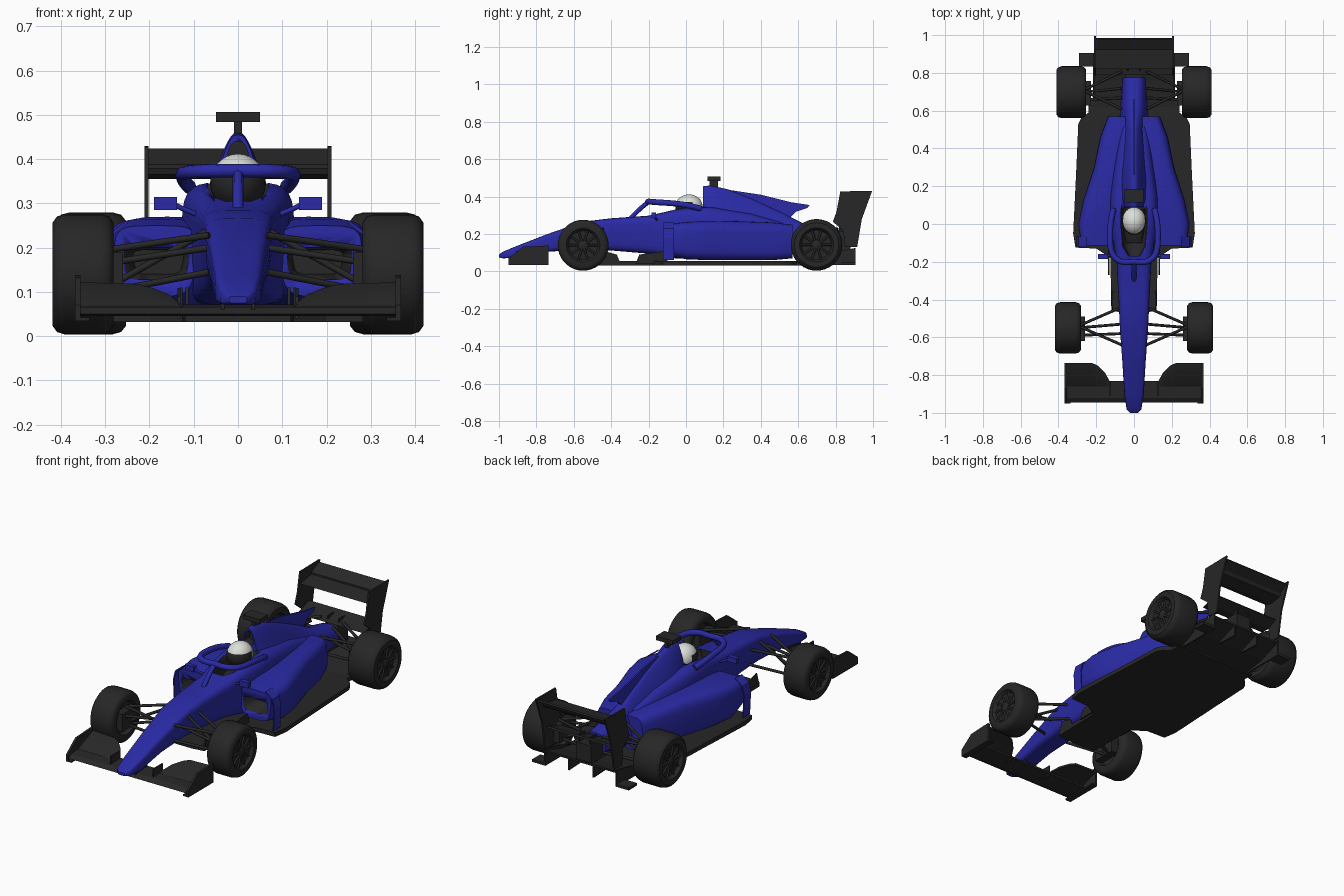
import bpy, bmesh, math
from mathutils import Vector

default = bpy.data.objects.get("Cube")
if default:
    bpy.data.objects.remove(default, do_unlink=True)


def material(name, r, g, b):
    m = bpy.data.materials.new(name)
    m.use_nodes = True
    m.diffuse_color = (r, g, b, 1)
    node = next(n for n in m.node_tree.nodes if n.type == "BSDF_PRINCIPLED")
    node.inputs["Base Color"].default_value = (r, g, b, 1)
    node.inputs["Roughness"].default_value = 0.6
    return m


BLUE = material("body blue", 0.023, 0.023, 0.38)
BLACK = material("carbon and tyre black", 0.02, 0.02, 0.02)
WHITE = material("helmet white", 0.72, 0.74, 0.7)


def finish(name, bm, mats, mirror=False, rule=None, smooth=True):
    """Turn a bmesh into an object, optionally adding its mirror image."""
    if rule:
        for f in bm.faces:
            f.material_index = rule(f.calc_center_median())
    if mirror:
        copy = bmesh.ops.duplicate(bm, geom=bm.verts[:] + bm.edges[:] + bm.faces[:])
        for v in copy["geom"]:
            if isinstance(v, bmesh.types.BMVert):
                v.co.x = -v.co.x
    bmesh.ops.recalc_face_normals(bm, faces=bm.faces[:])
    for f in bm.faces:
        f.smooth = smooth
    for e in bm.edges:
        e.smooth = e.calc_face_angle(0) < math.radians(38)
    mesh = bpy.data.meshes.new(name)
    bm.to_mesh(mesh)
    bm.free()
    for m in mats:
        mesh.materials.append(m)
    obj = bpy.data.objects.new(name, mesh)
    bpy.context.collection.objects.link(obj)
    return obj


def skin(rings):
    """Closed surface through rings of points."""
    bm = bmesh.new()
    loops = [[bm.verts.new(p) for p in ring] for ring in rings]
    n = len(loops[0])
    for a, b in zip(loops, loops[1:]):
        for i in range(n):
            j = (i + 1) % n
            bm.faces.new((a[i], a[j], b[j], b[i]))
    bm.faces.new(loops[0])
    bm.faces.new(loops[-1])
    return bm


def loft(name, mats, stations, power=0.55, mirror=False, rule=None, n=28):
    """Rounded sections along y: y, bottom, top, bottom and top half width, centre x."""
    def ring(y, low, high, wide_low, wide_high, cx=0):
        pts = []
        for i in range(n):
            a = math.tau * i / n
            u, v = (math.copysign(abs(t) ** power, t) for t in (math.cos(a), math.sin(a)))
            k = (v + 1) / 2
            pts.append((cx + u * (wide_low + (wide_high - wide_low) * k), y, low + (high - low) * k))
        return pts
    return finish(name, skin([ring(*s) for s in stations]), mats, mirror, rule)


def slab(name, mat, axis, outline, lo, hi, mirror=False):
    """Outline in the plane across the axis, extruded from lo to hi."""
    def point(p, d):
        return {"x": (d, *p), "y": (p[0], d, p[1]), "z": (*p, d)}[axis]
    bm = skin([[point(p, d) for p in outline] for d in (lo, hi)])
    return finish(name, bm, [mat], mirror, smooth=False)


def box(name, mat, x, y, z, mirror=False):
    return slab(name, mat, "x", [(y[0], z[0]), (y[1], z[0]), (y[1], z[1]), (y[0], z[1])], *x, mirror=mirror)


def both(half):
    return half + [(-p[0], *p[1:]) for p in reversed(half)]


def tubes(name, mat, paths, radius, mirror=False):
    curve = bpy.data.curves.new(name, "CURVE")
    curve.dimensions = "3D"
    curve.bevel_depth = radius
    curve.bevel_resolution = 2
    curve.use_fill_caps = True
    if mirror:
        paths = paths + [[(-x, y, z) for x, y, z in p] for p in paths]
    for path in paths:
        s = curve.splines.new("NURBS")
        s.points.add(len(path) - 1)
        for pt, co in zip(s.points, path):
            pt.co = (*co, 1)
        s.order_u = min(3, len(path))
        s.use_endpoint_u = True
    curve.materials.append(mat)
    obj = bpy.data.objects.new(name, curve)
    bpy.context.collection.objects.link(obj)


def carve(obj, cutter):
    cutter.hide_render = True
    mod = obj.modifiers.new("opening", "BOOLEAN")
    mod.operation, mod.solver, mod.object = "DIFFERENCE", "EXACT", cutter
    bpy.context.view_layer.objects.active = obj
    bpy.ops.object.modifier_apply(modifier=mod.name)
    bpy.data.objects.remove(cutter, do_unlink=True)


PAINT = [BLUE, BLACK]
inside = lambda c: 1

# Nose and survival cell, with the open cockpit
tub = loft("nose_and_tub", PAINT, [
    (-1, .075, .09, .02, .02), (-.98, .07, .105, .04, .038), (-.9, .072, .138, .053, .05),
    (-.74, .105, .2, .06, .062), (-.55, .118, .266, .068, .078), (-.4, .112, .284, .07, .086),
    (-.2, .095, .298, .08, .097), (-.06, .07, .332, .11, .118), (.06, .07, .348, .13, .126),
    (.15, .07, .342, .13, .122), (.35, .07, .31, .13, .09), (.52, .08, .26, .1, .07)], power=.42)
carve(tub, loft("cockpit_cutter", PAINT, [
    (-.17, .25, .5, .03, .03), (-.12, .23, .5, .06, .06), (0, .22, .5, .07, .07),
    (.085, .22, .5, .068, .068)], rule=inside))

# Engine cover with roof intake and fin
cover = loft("engine_cover", PAINT, [
    (.09, .2, .455, .08, .027), (.13, .2, .46, .1, .027), (.22, .18, .44, .115, .027),
    (.36, .14, .385, .12, .022), (.5, .1, .32, .105, .025), (.62, .09, .26, .085, .05),
    (.775, .12, .22, .065, .055)], power=.7)
carve(cover, loft("intake_cutter", PAINT, [
    (0, .37, .44, .034, .016), (.14, .37, .44, .034, .016)], rule=inside))
slab("engine_fin", BLUE, "x", [(.2, .44), (.4, .41), (.56, .37), (.66, .355), (.65, .34),
     (.59, .32), (.56, .29), (.57, .24), (.2, .3)], -.004, .004)

# Sidepods with intakes and the blades beside them
pods = loft("sidepods", PAINT, [
    (-.115, .09, .25, .08, .1, .185), (0, .065, .265, .105, .113, .185), (.12, .06, .27, .11, .11, .16),
    (.3, .06, .268, .1, .095, .115), (.46, .06, .262, .095, .088, .088),
    (.57, .07, .25, .07, .065, .07)], power=.5, mirror=True)
carve(pods, loft("pod_cutter", PAINT, [
    (-.2, .12, .204, .078, .086, .187), (.02, .14, .195, .05, .06, .18)], power=.4, mirror=True, rule=inside))
slab("pod_blades", BLUE, "y", [(.293, .06), (.299, .06), (.305, .18), (.293, .23), (.25, .262),
     (.25, .255), (.287, .225), (.299, .18)], -.122, -.065, mirror=True)

# Floor, diffuser and the boards ahead of the pods
slab("floor", BLACK, "z", both([(.05, -.47), (.12, -.46), (.125, -.18), (.2, -.13), (.31, -.125),
     (.322, -.05), (.305, .3), (.295, .53), (.28, .56), (.24, .59), (.24, .66)]), .032, .055)
slab("diffuser", BLACK, "x", [(.62, .034), (.78, .06), (.9, .105), (.9, .115), (.76, .075), (.62, .055)],
     -.215, .215)
slab("diffuser_sides", BLACK, "x", [(.6, .034), (.905, .034), (.905, .125), (.78, .1)], .21, .218, True)
slab("centre_strakes", BLACK, "x", [(.78, .05), (.9, .045), (.9, .11), (.78, .07)], .07, .078, True)
box("diffuser_winglets", BLACK, (.215, .29), (.835, .905), (.034, .048), True)
slab("front_boards", BLACK, "x", [(-.46, .04), (-.35, .04), (-.37, .09), (-.44, .11)], .112, .119, True)
slab("rear_boards", BLACK, "x", [(-.27, .04), (-.1, .04), (-.1, .11), (-.25, .09)], .13, .137, True)

# Front wing with flaps swept up towards the endplates
slab("front_wing", BLACK, "x", [(-.945, .05), (-.92, .066), (-.83, .072), (-.83, .062), (-.92, .046)], -.36, .36)
flaps = [[(x, -.87, .058), (x, (y - .87) / 2, z * .45 + .034), (x, y, z - .01), (x, y, z), (x, -.86, .072)]
         for x, y, z in ((.13, -.83, .074), (.155, -.785, .094), (.19, -.75, .108),
                         (.225, -.735, .118), (.36, -.735, .122))]
finish("flaps", skin(flaps), [BLACK], mirror=True)
slab("front_endplates", BLACK, "x", [(-.95, .034), (-.735, .034), (-.735, .138), (-.87, .132),
     (-.95, .07)], .356, .368, True)
box("endplate_feet", BLACK, (.335, .368), (-.95, -.735), (.034, .042), True)
box("wing_pylons", BLACK, (.125, .131), (-.91, -.83), (.05, .11), True)
box("nose_mounts", BLACK, (.03, .038), (-.93, -.83), (.06, .1), True)

# Rear wing
slab("rear_wing", BLACK, "x", [(.82, .365), (.86, .355), (.93, .365), (.94, .382), (.86, .37)], -.205, .205)
slab("rear_flap", BLACK, "x", [(.92, .376), (.985, .416), (.98, .424), (.92, .388)], -.205, .205)
slab("beam_wing", BLACK, "x", [(.79, .215), (.84, .212), (.9, .24), (.895, .248), (.83, .225)], -.2, .2)
slab("rear_endplates", BLACK, "x", [(.785, .265), (.805, .32), (.825, .428), (.995, .43), (.94, .28),
     (.915, .13), (.85, .13), (.84, .22)], .202, .211, True)
box("gearbox", BLACK, (-.045, .045), (.6, .88), (.1, .2))
slab("wing_supports", BLACK, "x", [(.8, .18), (.86, .18), (.88, .24), (.82, .24)], .03, .037, True)

# Wheels
for label, y, x, width, R in (("front", -.55, .35, .137, .136), ("rear", .698, .332, .158, .138)):
    def ring(t, r):
        return [(x + t * width, y + r * R * math.cos(math.tau * i / 36),
                 R + .004 + r * R * math.sin(math.tau * i / 36)) for i in range(36)]
    profile = [(-.35, .2), (-.35, .58), (-.5, .66), (-.5, .86), (-.43, .96), (-.3, 1), (.3, 1),
               (.43, .96), (.5, .86), (.5, .66), (.45, .62), (.38, .57), (.38, .1)]
    hub = Vector((x, y, R + .004))
    finish(label + "_tyres", skin([ring(*p) for p in profile]), [BLACK], True)
    finish(label + "_hubs", skin([ring(.34, .18), ring(.42, .18), ring(.46, .1)]), [BLACK], True)
    spokes = []
    for i in range(10):
        c, s = math.cos(math.tau * i / 10), math.sin(math.tau * i / 10)
        spokes.append([(hub.x + t * width, y + r * R * c, hub.z + r * R * s)
                       for t, r in ((.39, .1), (.39, .6))])
    tubes(label + "_spokes", BLACK, spokes, .006, True)
    box(label + "_brake_ducts", BLACK, (x - .66 * width, x - .3 * width),
        (y - .07, y + .06), (.095, .19), True)
    # Wishbones, track rod and push rod
    outer, inner = x - .4 * width, .065
    arms = [[(inner, y + dy, zi), (outer, y + .01, zo)]
            for dy in (-.09, .11) for zi, zo in ((.228, .195), (.145, .1))]
    arms += [[(inner, y - .03, .2), (outer, y - .04, .165)], [(inner, y + .02, .24), (outer, y, .11)]]
    tubes(label + "_suspension", BLACK, arms, .0075, True)

# Halo, mirrors and roof camera
tubes("halo", BLUE, [both([(.108, .08, .335), (.122, .03, .35), (.128, -.06, .364), (.122, -.16, .37),
      (.07, -.205, .374), (0, -.2, .374)])], .0155)
tubes("halo_strut", BLUE, [[(0, -.195, .374), (0, -.24, .345), (0, -.3, .28)]], .012)
box("mirrors", BLUE, (.138, .19), (-.185, -.16), (.285, .315), True)
tubes("mirror_arms", BLUE, [[(.08, -.15, .27), (.12, -.165, .285), (.15, -.17, .3)]], .006, True)
box("camera_bar", BLACK, (-.05, .05), (.115, .185), (.484, .507))
box("camera_stalk", BLACK, (-.009, .009), (.125, .17), (.44, .486))

# Helmet with dark visor, and driver
bm = bmesh.new()
bmesh.ops.create_uvsphere(bm, u_segments=24, v_segments=16, radius=1)
for v in bm.verts:
    v.co = Vector((v.co.x * .063, v.co.y * .073 + .016, v.co.z * .066 + .346))
visor = lambda c: 1 if c.z < .335 or (c.y < .03 and c.z < .366) else 0
finish("helmet", bm, [WHITE, BLACK], rule=visor)
loft("driver_torso", [BLACK], [(-.1, .21, .25, .05, .04), (0, .21, .29, .065, .05),
     (.08, .21, .3, .065, .05)])
